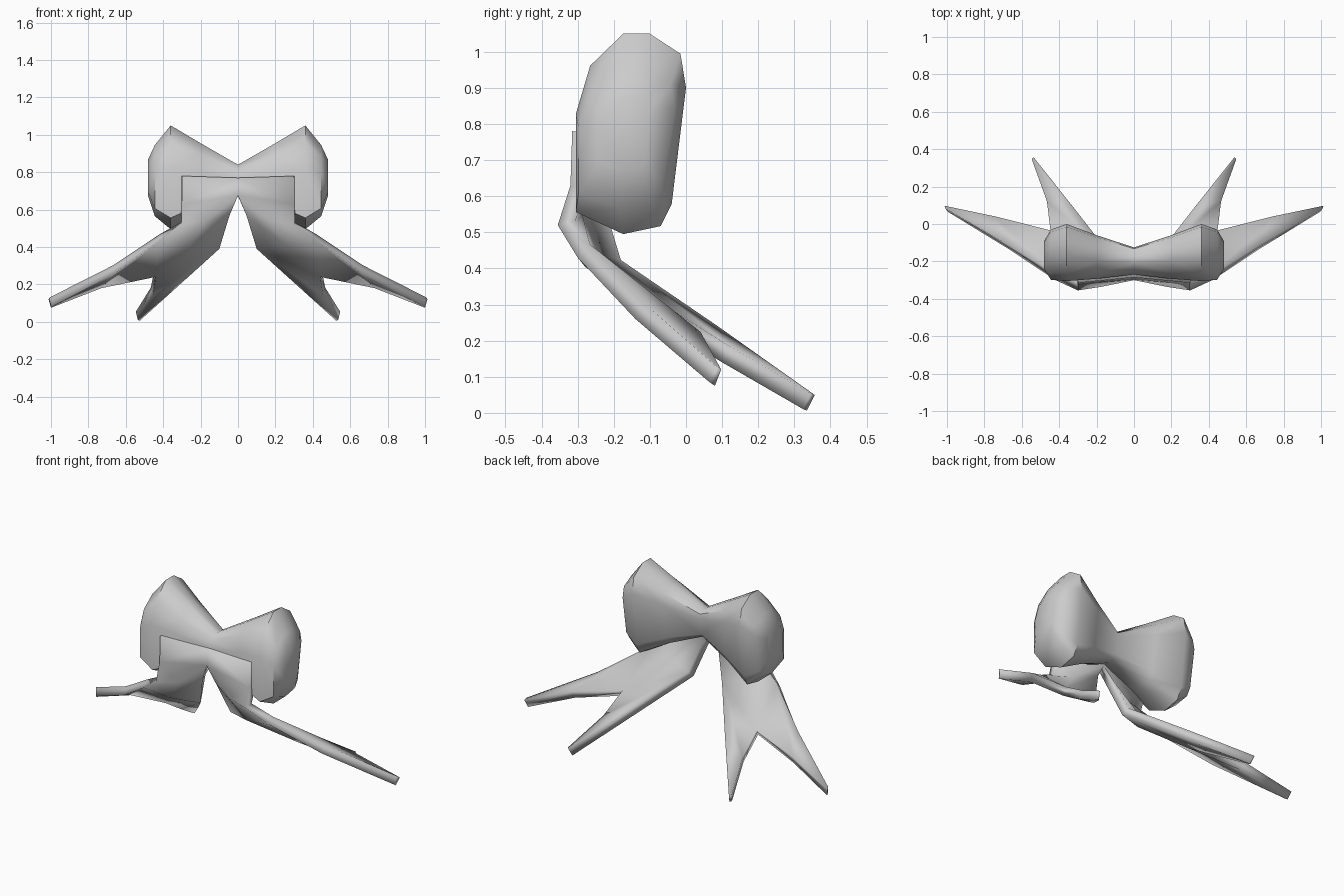
import bpy, math

if "Cube" in bpy.data.objects:
    bpy.data.objects.remove(bpy.data.objects["Cube"])


def make_part(name, verts, faces, angle, thickness=0):
    mesh = bpy.data.meshes.new(name)
    mesh.from_pydata(verts, [], faces)
    obj = bpy.data.objects.new(name, mesh)
    bpy.context.collection.objects.link(obj)
    mirror = obj.modifiers.new("mirror", 'MIRROR')
    mirror.use_clip = True
    mirror.merge_threshold = 0.002
    if thickness:
        solid = obj.modifiers.new("thickness", 'SOLIDIFY')
        solid.thickness = thickness
        solid.offset = -1
    bpy.context.view_layer.objects.active = obj
    obj.select_set(True)
    bpy.ops.object.shade_smooth_by_angle(angle=math.radians(angle))
    obj.select_set(False)
    return obj


# Bow loops: one cross-section scaled along x, counter-clockwise seen from +x
profile = [(0, .11), (.43, 0), (.77, .04), (.87, .15), (1, .73),
           (.95, .9), (.67, 1), (.43, 1), (.13, .84), (0, .6)]
# x, front y, back y, bottom z, top z
stations = [(0, -.27, -.125, .67, .84), (.2, -.293, -.06, .585, .955),
            (.36, -.305, 0, .495, 1.05), (.445, -.298, -.03, .565, .945),
            (.48, -.24, -.09, .67, .87)]
n = len(profile)
verts = [(x, y0 + u * (y1 - y0), z0 + v * (z1 - z0))
         for x, y0, y1, z0, z1 in stations for u, v in profile]
faces = []
for s in range(len(stations) - 1):
    for i in range(n):
        j = (i + 1) % n
        faces.append((s * n + i, s * n + j, s * n + n + j, s * n + n + i))
faces.append(tuple(range((len(stations) - 1) * n, len(stations) * n)))
make_part("bow_loops", verts, faces, 45)

# Forked ribbon tails: front surface, thickened towards the back
tail = [
    (0, -.285, .77), (.3, -.315, .78),                           # 0-1 top band
    (0, -.30, .675), (.3, -.32, .63),                            # 2-3 fold
    (.045, -.275, .57), (.17, -.335, .54), (.3, -.355, .52),     # 4-6 bend
    (.10, -.215, .39), (.26, -.28, .405), (.42, -.30, .43),      # 7-9 body
    (.44, -.06, .24),                                            # 10 notch
    (.66, -.14, .26), (.73, .02, .18),                           # 11-12 outer prong
    (.995, .065, .085), (1.0, .08, .075),                        # 13-14 outer tip
    (.31, .06, .20), (.455, .10, .14),                           # 15-16 inner prong
    (.525, .335, .006), (.535, .325, .01),                       # 17-18 inner tip
]
tail_faces = [(0, 2, 3, 1), (2, 4, 5, 3), (3, 5, 6), (4, 7, 8, 5), (5, 8, 9, 6),
              (7, 10, 8), (8, 10, 9), (9, 10, 12, 11), (11, 12, 14, 13),
              (7, 15, 16, 10), (15, 17, 18, 16)]
make_part("ribbon_tails", tail, tail_faces, 45, .05)
